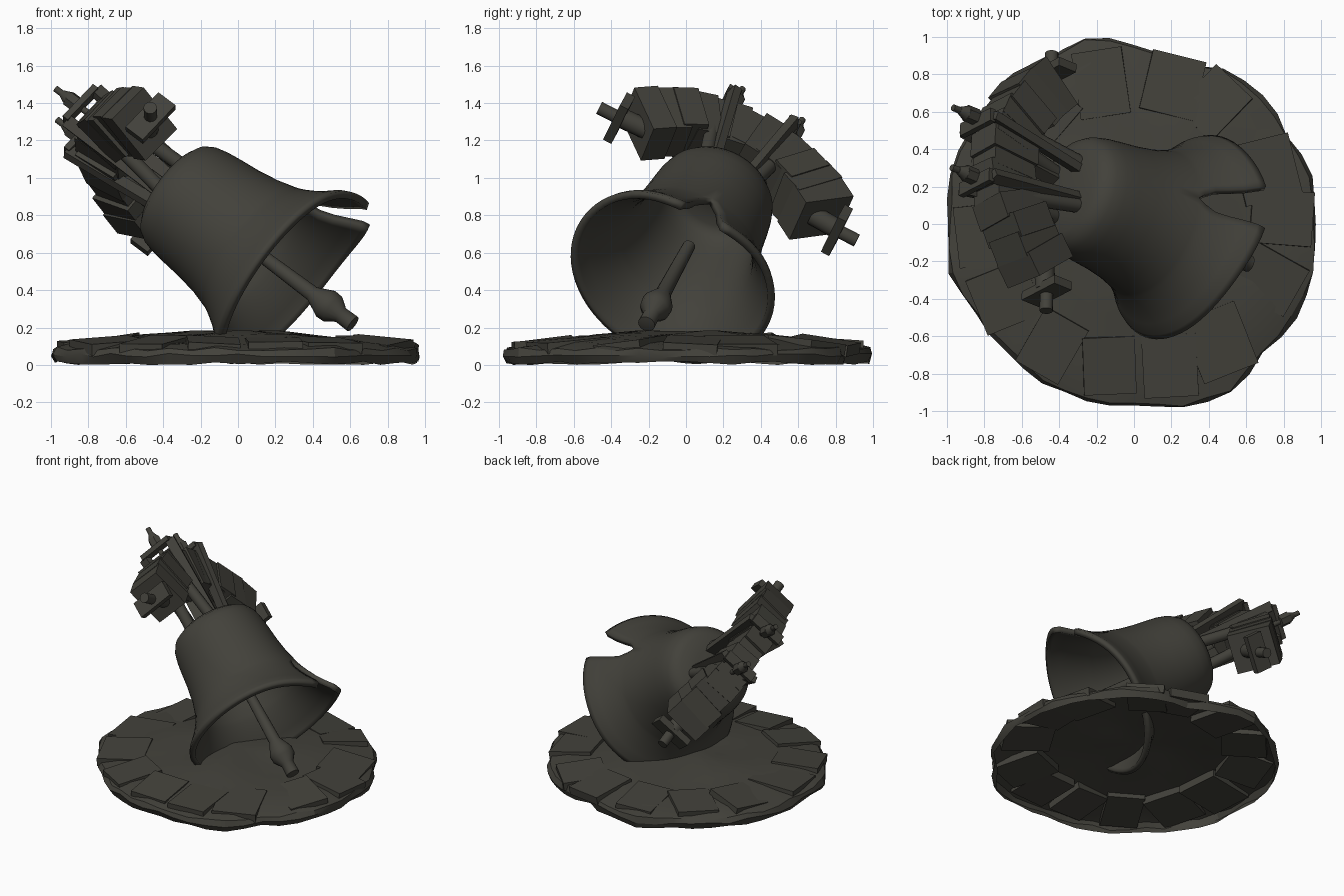
import bpy, bmesh, math, random
from mathutils import Matrix, Vector

if "Cube" in bpy.data.objects:
    bpy.data.objects.remove(bpy.data.objects["Cube"])

random.seed(7)
mat = bpy.data.materials.new("weathered dark bronze")
mat.diffuse_color = (0.055, 0.053, 0.043, 1)
mat.use_nodes = True
mat.node_tree.nodes["Principled BSDF"].inputs["Base Color"].default_value = mat.diffuse_color

# Frame of the tilted bell: x along the yoke, z from the mouth to the crown
A = Vector((-0.76, 0.31, 0.57)).normalized()
U = Vector((0.05, 0.875, -0.48))
U = (U - A * U.dot(A)).normalized()
W = A.cross(U)
M = Vector((0.268, -0.07, 0.478))
BELL = Matrix(((U.x, W.x, A.x, M.x), (U.y, W.y, A.y, M.y), (U.z, W.z, A.z, M.z), (0, 0, 0, 1)))
CROWN = 0.82


def finish(name, bm, frame=BELL, smooth=None):
    me = bpy.data.meshes.new(name)
    bm.to_mesh(me)
    bm.free()
    me.materials.append(mat)
    ob = bpy.data.objects.new(name, me)
    bpy.context.collection.objects.link(ob)
    ob.matrix_world = frame
    if smooth:
        bpy.ops.object.select_all(action='DESELECT')
        bpy.context.view_layer.objects.active = ob
        ob.select_set(True)
        bpy.ops.object.shade_smooth_by_angle(angle=math.radians(smooth))
    return ob


def box(bm, centre, size, rot=Matrix()):
    m = Matrix.Translation(centre) @ rot @ Matrix.Diagonal((*size, 1))
    return bmesh.ops.create_cube(bm, size=1, matrix=m)["verts"]


def rod(bm, a, b, r1, r2=None, seg=12):
    a, b = Vector(a), Vector(b)
    d = b - a
    m = Matrix.Translation((a + b) / 2) @ d.to_track_quat('Z', 'Y').to_matrix().to_4x4()
    bmesh.ops.create_cone(bm, cap_ends=True, segments=seg, radius1=r1,
                          radius2=r1 if r2 is None else r2, depth=d.length, matrix=m)


def lathe(rows, seg, droop=0):
    # rows: radius, height, half angle of the gap on the -y side
    bm = bmesh.new()
    grid = []
    for r, z, g in rows:
        t0 = -math.pi / 2 + g
        step = (2 * math.pi - 2 * g) / seg
        ring = []
        for j in range(seg + 1):
            t = t0 + j * step
            off = min(j, seg - j) * step + g
            dz = droop * math.exp(-(off / 0.65) ** 2) * max(0, 1 - z / 0.3)
            ring.append(bm.verts.new((r * math.cos(t), r * math.sin(t), z - dz)))
        grid.append(ring)
    for lo, hi in zip(grid, grid[1:]):
        for j in range(seg):
            bm.faces.new((lo[j], lo[j + 1], hi[j + 1], hi[j]))
    bmesh.ops.remove_doubles(bm, verts=bm.verts, dist=1e-4)
    return bm


# Bell shell with a broken V notch in the drooping upper lip
bell = lathe([(0.575, 0, 0.22), (0.56, 0.03, 0.2), (0.515, 0.08, 0.18), (0.475, 0.13, 0.17),
              (0.44, 0.185, 0.15), (0.415, 0.23, 0.07), (0.405, 0.255, 0), (0.375, 0.36, 0),
              (0.355, 0.48, 0), (0.343, 0.6, 0), (0.333, 0.68, 0), (0.318, 0.745, 0),
              (0.292, 0.79, 0), (0.245, 0.82, 0), (0.14, 0.835, 0), (0, 0.84, 0)], 64, 0.105)
ob = finish("bell_shell", bell, smooth=50)
mod = ob.modifiers.new("wall", 'SOLIDIFY')
mod.thickness = 0.04
mod.offset = -1

# Clapper
finish("clapper", lathe([(0, -0.465, 0), (0.047, -0.455, 0), (0.045, -0.37, 0), (0.082, -0.315, 0),
                         (0.085, -0.265, 0), (0.042, -0.17, 0), (0.034, 0.28, 0), (0, 0.285, 0)], 16),
       smooth=35)

# Arched yoke of rough, stepped timber blocks
bm = bmesh.new()
for i in range(13):
    u = -0.5 + i * 0.0833
    a = CROWN + 0.45 - 0.95 * u * u
    rot = Matrix.Rotation(math.atan(1.6 * u) + random.uniform(-0.09, 0.09), 4, 'Y')
    rot = rot @ Matrix.Rotation(random.uniform(-0.1, 0.1), 4, 'Z')
    box(bm, (u, random.uniform(-0.015, 0.015), a),
        (0.14, 0.2 + 0.26 * u * u + random.uniform(-0.02, 0.04), 0.29 + random.uniform(-0.03, 0.05)), rot)
finish("yoke", bm)

# Pivot plates and pins on both yoke ends
bm = bmesh.new()
for s in (-1, 1):
    box(bm, (s * 0.655, 0, CROWN + 0.13), (0.05, 0.27, 0.12))
    rod(bm, (s * 0.5, 0, CROWN + 0.15), (s * 0.65, 0, CROWN + 0.14), 0.055)
    rod(bm, (s * 0.65, 0, CROWN + 0.13), (s * 0.775, 0, CROWN + 0.13), 0.036)
finish("pivot_pins", bm, smooth=40)

# Straps over the yoke, on both faces
bm = bmesh.new()
for s in (-1, 1):
    for w in (-1, 1):
        a, b = Vector((s * 0.09, w * 0.09, CROWN)), Vector((s * 0.18, w * 0.12, CROWN + 0.63))
        rot = (b - a).to_track_quat('Z', 'Y').to_matrix().to_4x4()
        box(bm, (a + b) / 2, (0.07, 0.045, (b - a).length), rot)
    box(bm, (s * 0.18, 0, CROWN + 0.635), (0.075, 0.25, 0.035))
finish("straps", bm)

# Bolts with nuts on top of the straps
bm = bmesh.new()
for s in (-1, 1):
    x = 0.03 + s * 0.18
    rod(bm, (x, 0, CROWN + 0.5), (x, 0, CROWN + 0.81), 0.018)
    rod(bm, (x, 0, CROWN + 0.64), (x, 0, CROWN + 0.72), 0.045, seg=6)
    rod(bm, (x, 0, CROWN + 0.72), (x, 0, CROWN + 0.765), 0.04, 0.02)
finish("bolts", bm, smooth=40)

# Crown loops that join bell and yoke
bm = bmesh.new()
for s in (-1, 1):
    for w in (-1, 1):
        rod(bm, (s * 0.13, w * 0.09, CROWN), (s * 0.19, w * 0.06, CROWN + 0.34), 0.04)
finish("crown_loops", bm, smooth=40)

# Rough ground shell, open below, with an uneven outline every 15 degrees
outline = [0.97, 0.985, 0.95, 0.97, 0.96, 0.89, 0.96, 1.03, 1.0, 1.0, 1.01, 1.02,
           0.99, 1.02, 0.98, 0.96, 0.985, 0.98, 0.965, 1.02, 1.04, 0.975, 1.0, 1.0]
seg = 48
bm = bmesh.new()
rings = [(0.98, 0.01), (1.0, 0.05), (0.985, 0.085), (0.87, 0.115), (0.7, 0.13), (0.5, 0.155), (0.25, 0.175)]
grid = []
for k, (r, z) in enumerate(rings):
    ring = []
    for j in range(seg):
        t = 2 * math.pi * j / seg
        edge = (outline[j // 2] + outline[(j + 1) // 2 % 24]) / 2
        rr = r * (edge if k < 4 else 1) + random.uniform(-0.012, 0.008)
        zz = z + (random.uniform(-0.01, 0.012) if k < 4 else 0.01 * math.sin(3 * t + k))
        ring.append(bm.verts.new((rr * math.cos(t), rr * math.sin(t), zz)))
    grid.append(ring)
for lo, hi in zip(grid, grid[1:]):
    for j in range(seg):
        n = (j + 1) % seg
        bm.faces.new((lo[j], lo[n], hi[n], hi[j]))
top = bm.verts.new((0, 0, 0.18))
for j in range(seg):
    bm.faces.new((grid[-1][j], grid[-1][(j + 1) % seg], top))
finish("ground", bm, Matrix(), smooth=25)

# Tilted stone slabs around the rim, sunk into the ground
bm = bmesh.new()
for i in range(14):
    t = 2 * math.pi * (i + random.uniform(-0.2, 0.2)) / 14
    r = random.uniform(0.76, 0.79)
    rot = Matrix.Rotation(t + random.uniform(-0.25, 0.25), 4, 'Z') @ \
        Matrix.Rotation(random.uniform(0.06, 0.16), 4, 'Y') @ \
        Matrix.Rotation(random.uniform(-0.12, 0.12), 4, 'X')
    box(bm, (r * math.cos(t), r * math.sin(t), 0.105),
        (random.uniform(0.3, 0.36), random.uniform(0.26, 0.34), 0.06), rot)
finish("stone_slabs", bm, Matrix())
